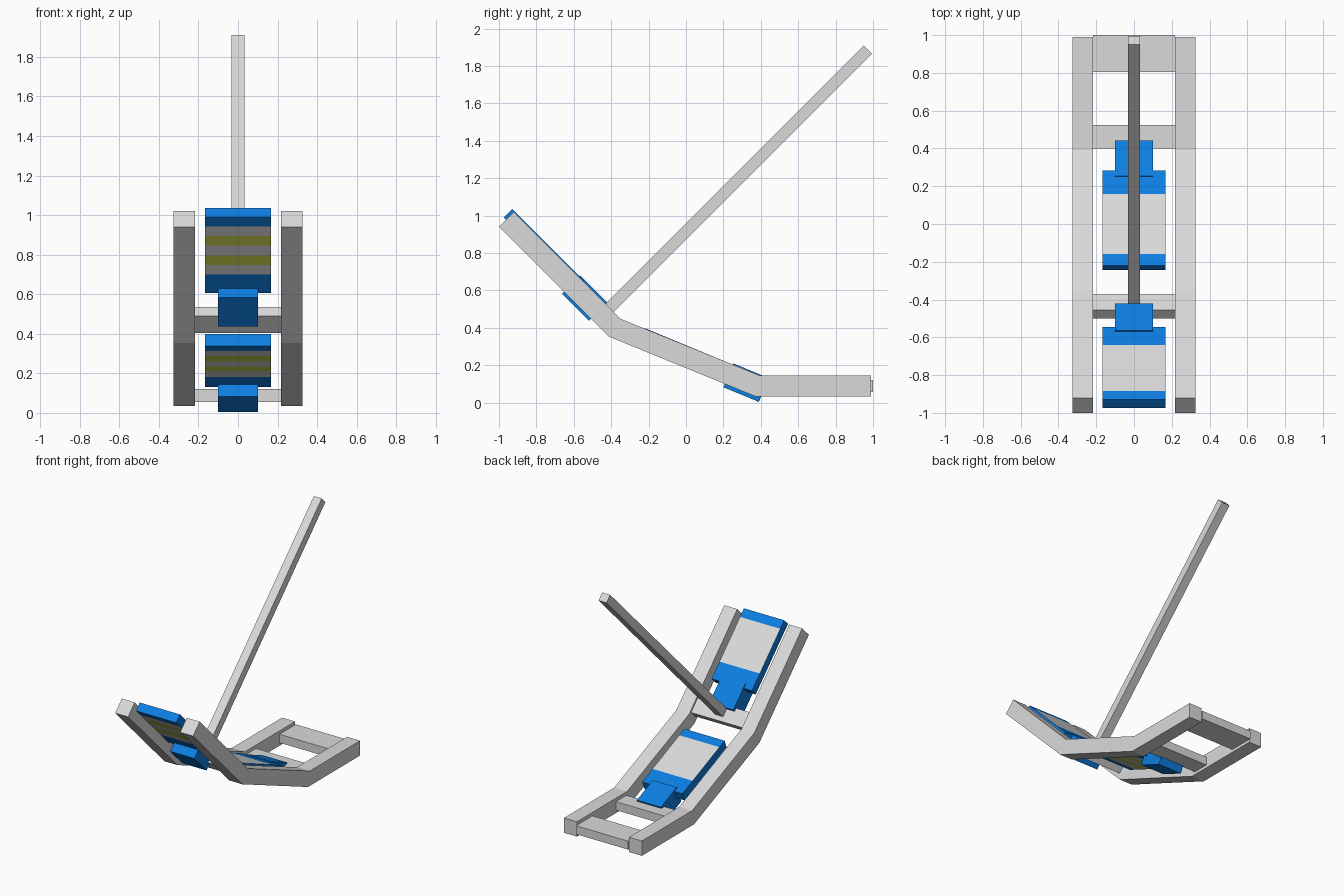
import bpy
import bmesh
from math import radians
from mathutils import Matrix, Vector

cube = bpy.data.objects.get("Cube")
if cube:
    bpy.data.objects.remove(cube, do_unlink=True)


def material(name, rgb):
    m = bpy.data.materials.new(name)
    m.use_nodes = True
    m.diffuse_color = (*rgb, 1)
    m.node_tree.nodes["Principled BSDF"].inputs["Base Color"].default_value = (*rgb, 1)
    return m


GREY = material("light grey", (0.70, 0.70, 0.70))
BLUE = material("bright blue", (0.004, 0.21, 0.76))
OLIVE = material("yellow green", (0.62, 0.70, 0.08))


def finish(name, bm, mats, place=None):
    bmesh.ops.recalc_face_normals(bm, faces=bm.faces[:])
    mesh = bpy.data.meshes.new(name)
    bm.to_mesh(mesh)
    bm.free()
    for m in mats:
        mesh.materials.append(m)
    obj = bpy.data.objects.new(name, mesh)
    bpy.context.collection.objects.link(obj)
    if place:
        obj.matrix_world = place
    return obj


def box_mesh(size, centre):
    bm = bmesh.new()
    bmesh.ops.create_cube(bm, size=1, matrix=Matrix.Translation(centre) @ Matrix.Diagonal((*size, 1)))
    return bm


def tilted(y, z, degrees):
    return Matrix.Translation((0, y, z)) @ Matrix.Rotation(radians(-degrees), 4, "X")


# Bent side rails: a centre line thickened with mitred corners
def rail(name, x, width=0.108, half=0.056):
    line = [Vector(p) for p in ((-0.96, 0.98), (-0.38, 0.40), (0.38, 0.09), (0.99, 0.09))]
    normals = []
    for a, b in zip(line, line[1:]):
        d = (b - a).normalized()
        normals.append(Vector((-d.y, d.x)))
    upper, lower = [], []
    for i, p in enumerate(line):
        before, after = normals[max(i - 1, 0)], normals[min(i, len(normals) - 1)]
        mitre = (before + after).normalized()
        mitre *= half / mitre.dot(after)
        upper.append(p + mitre)
        lower.append(p - mitre)
    bm = bmesh.new()
    for i in range(len(line) - 1):
        loop = (upper[i], upper[i + 1], lower[i + 1], lower[i])
        bm.faces.new([bm.verts.new((x - width / 2, p.x, p.y)) for p in loop])
    bmesh.ops.remove_doubles(bm, verts=bm.verts[:], dist=0.0001)
    result = bmesh.ops.extrude_face_region(bm, geom=bm.faces[:])
    moved = [v for v in result["geom"] if isinstance(v, bmesh.types.BMVert)]
    bmesh.ops.translate(bm, verts=moved, vec=(width, 0, 0))
    finish(name, bm, [GREY])


rail("left_rail", 0.271)
rail("right_rail", -0.271)

# Cross bars between the rails
for name, depth, y, z, angle in (
    ("middle_crossbar", 0.12, -0.435, 0.47, 45),
    ("foot_crossbar", 0.125, 0.4625, 0.088, 0),
    ("rear_crossbar", 0.195, 0.9025, 0.088, 0),
):
    finish(name, box_mesh((0.436, depth, 0.064), (0, 0, 0)), [GREY], tilted(y, z, angle))

# Long slanted pole
finish("pole", box_mesh((0.066, 1.98, 0.062), (0, 0.99, 0)), [GREY], tilted(-0.4275, 0.4875, -45))


# Pad: a blue slab with a grey upper panel and a striped underside, plus a thick tab
def pad(prefix, place):
    bm = box_mesh((0.336, 0.544, 0.064), (0, 0.272, -0.032))
    start, band = 0.066, 0.069
    for i in range(6):
        bmesh.ops.bisect_plane(bm, geom=bm.verts[:] + bm.edges[:] + bm.faces[:],
                               plane_co=(0, start + i * band, 0), plane_no=(0, 1, 0))
    bm.normal_update()
    for f in bm.faces:
        k = (f.calc_center_median().y - start) // band
        if abs(f.normal.z) > 0.5 and 0 <= k < 5:
            f.material_index = 2 if f.normal.z < 0 and k % 2 else 1
    finish(prefix + "_pad", bm, [BLUE, GREY, OLIVE], place)
    finish(prefix + "_pad_tab", box_mesh((0.2, 0.205, 0.138), (0, 0.6115, -0.062)), [BLUE], place)


pad("upper", tilted(-0.93, 1.035, 45))
pad("lower", tilted(-0.22, 0.398, 22.5))
